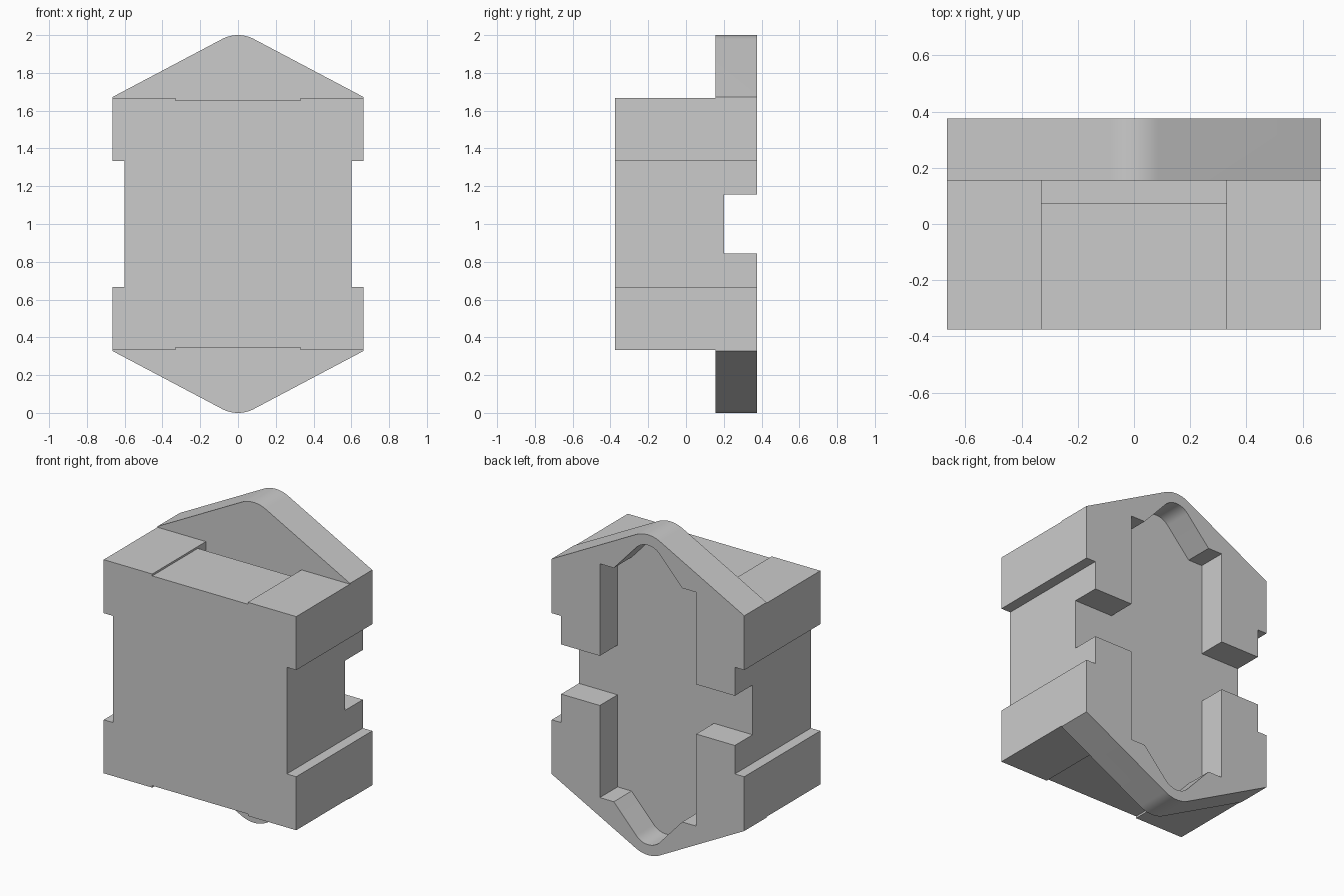
import bpy, bmesh, math

cube = bpy.data.objects.get("Cube")
if cube:
    bpy.data.objects.remove(cube, do_unlink=True)

grey = bpy.data.materials.new("plain grey")
grey.use_nodes = True
colour = (0.6, 0.6, 0.6, 1)
grey.diffuse_color = colour
grey.node_tree.nodes["Principled BSDF"].inputs["Base Color"].default_value = colour

MID = 1.0  # height of the mirror plane


def prism(name, outline, y0, y1):
    """Extrude an (x, z) outline from y0 to y1."""
    bm = bmesh.new()
    face = bm.faces.new([bm.verts.new((x, y0, z)) for x, z in outline])
    ext = bmesh.ops.extrude_face_region(bm, geom=[face])
    verts = [v for v in ext["geom"] if isinstance(v, bmesh.types.BMVert)]
    bmesh.ops.translate(bm, verts=verts, vec=(0, y1 - y0, 0))
    bmesh.ops.recalc_face_normals(bm, faces=bm.faces)
    mesh = bpy.data.meshes.new(name)
    bm.to_mesh(mesh)
    bm.free()
    mesh.materials.append(grey)
    obj = bpy.data.objects.new(name, mesh)
    bpy.context.collection.objects.link(obj)
    return obj


def mirrored(quarter_side, radius, centre, angle, steps=8):
    """Close a right upper side with a round peak, then mirror it in x and z."""
    right = list(quarter_side)
    for i in range(steps):
        a = math.radians(angle) * (1 - i / steps)
        right.append((radius * math.sin(a), centre + radius * math.cos(a)))
    top = right + [(0, centre + radius)] + [(-x, z) for x, z in reversed(right)]
    return top + [(-x, 2 * MID - z) for x, z in top]


def rect(x, z0, z1):
    return [(-x, z0), (x, z0), (x, z1), (-x, z1)]


# Main block with side grooves and rounded peaks
body = prism("body", mirrored([(0.6, 1.333), (0.665, 1.333), (0.665, 1.672)],
                              0.18, 1.82, 28), -0.375, 0.375)

# Back pocket and the channel across it
cutters = [
    prism("pocket_cutter", mirrored([(0.333, 1.73), (0.236, 1.73)],
                                    0.11, 1.825, 48), 0.2, 0.5),
    prism("channel_cutter", rect(0.9, 0.845, 1.155), 0.2, 0.5),
]
# Front shoulders, shallow middle step and narrow slot, at top and bottom
for end, s in (("top", 1), ("bottom", -1)):
    for part, x, depth, y0, y1 in (("shoulder", 0.9, 0.667, -0.5, 0.155),
                                   ("step", 0.33, 0.655, -0.5, 0.155),
                                   ("slot", 0.33, 0.45, 0.075, 0.155)):
        z0, z1 = sorted((MID + s * depth, MID + s * 1.2))
        cutters.append(prism(f"{end}_{part}_cutter", rect(x, z0, z1), y0, y1))

bpy.ops.object.select_all(action="DESELECT")
body.select_set(True)
bpy.context.view_layer.objects.active = body
for cutter in cutters:
    mod = body.modifiers.new(cutter.name, "BOOLEAN")
    mod.operation = "DIFFERENCE"
    mod.solver = "EXACT"
    mod.object = cutter
    bpy.ops.object.modifier_apply(modifier=mod.name)
for cutter in cutters:
    bpy.data.objects.remove(cutter, do_unlink=True)

bpy.ops.object.shade_smooth_by_angle(angle=math.radians(20))
